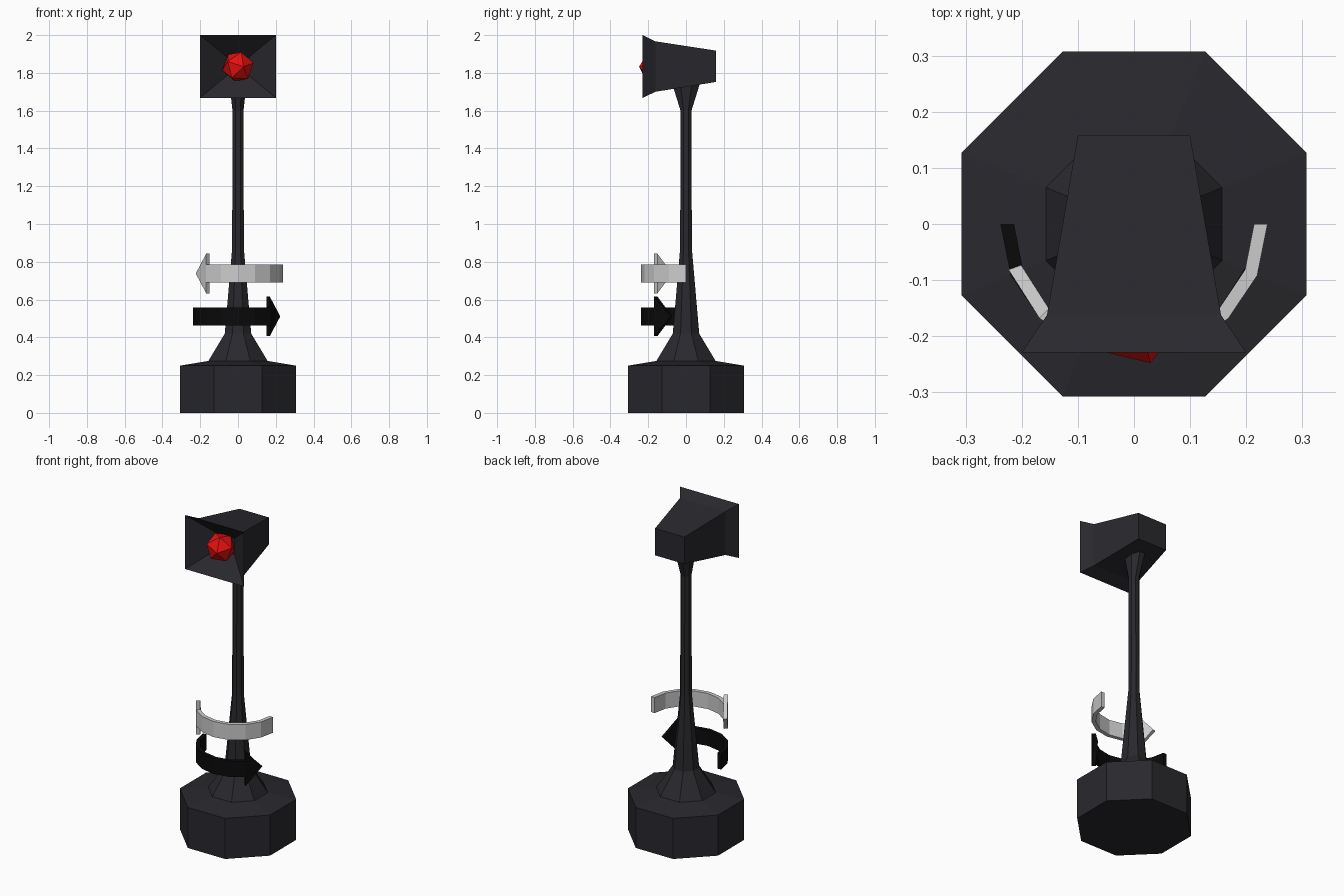
import bpy, bmesh
from math import cos, sin, pi, radians
from mathutils import Matrix

if "Cube" in bpy.data.objects:
    bpy.data.objects.remove(bpy.data.objects["Cube"])


def material(name, rgb):
    m = bpy.data.materials.new(name)
    m.diffuse_color = (*rgb, 1)
    m.use_nodes = True
    m.node_tree.nodes["Principled BSDF"].inputs["Base Color"].default_value = m.diffuse_color
    return m


dark = material("dark_grey", (0.022, 0.021, 0.026))
black = material("black", (0.003, 0.003, 0.003))
white = material("light_grey", (0.55, 0.55, 0.55))
red = material("red", (0.8, 0.005, 0.005))


def finish(name, bm, mat):
    bmesh.ops.remove_doubles(bm, verts=bm.verts, dist=0.0005)
    bmesh.ops.recalc_face_normals(bm, faces=bm.faces)
    me = bpy.data.meshes.new(name)
    bm.to_mesh(me)
    bm.free()
    me.materials.append(mat)
    ob = bpy.data.objects.new(name, me)
    bpy.context.collection.objects.link(ob)
    return ob


def loft(name, sections, mat):
    """Skin a list of equal-length closed sections and cap both ends."""
    bm = bmesh.new()
    rings = [[bm.verts.new(p) for p in s] for s in sections]
    n = len(rings[0])
    for a, b in zip(rings, rings[1:]):
        for i in range(n):
            j = (i + 1) % n
            bm.faces.new((a[i], a[j], b[j], b[i]))
    bm.faces.new(rings[0])
    bm.faces.new(rings[-1])
    return finish(name, bm, mat)


def octagon(ax, ay, z):
    k = 1 / cos(pi / 8)
    return [(ax * k * cos(pi / 8 + i * pi / 4), ay * k * sin(pi / 8 + i * pi / 4), z)
            for i in range(8)]


def rectangle(hx, y, z0, z1):
    return [(-hx, y, z0), (hx, y, z0), (hx, y, z1), (-hx, y, z1)]


# Weighted base, flared foot, pole and neck
loft("base_and_pole", [octagon(*s) for s in (
    (0.307, 0.307, 0), (0.307, 0.307, 0.25), (0.157, 0.157, 0.275),
    (0.07, 0.07, 0.42), (0.031, 0.031, 0.87), (0.029, 0.029, 1.6),
    (0.047, 0.077, 1.755))], dark)

# Lamp head: tapered housing, flared rim, then the recessed funnel inside
loft("lamp_head", [rectangle(*s) for s in (
    (0.10, 0.158, 1.752, 1.918), (0.155, -0.162, 1.70, 1.967),
    (0.20, -0.229, 1.668, 2.0), (0.06, -0.12, 1.785, 1.885))], dark)

# Red bulb
bm = bmesh.new()
bmesh.ops.create_icosphere(
    bm, subdivisions=1, radius=0.086,
    matrix=Matrix.Translation((0, -0.167, 1.833))
    @ Matrix.Rotation(radians(20), 4, "Z")
    @ Matrix.Rotation(radians(90), 4, "X")
    @ Matrix.Rotation(radians(15), 4, "Z"))
finish("bulb", bm, red)


# Curved turning arrows in front of the pole
def arrow(name, side, z, mat):
    steps = [(i * 22.5, 0.048) for i in range(7)] + [(135, 0.105), (160, 0)]
    sections = []
    for deg, h in steps:
        c, s = side * cos(radians(deg)), -sin(radians(deg))
        sections.append([(r * c, r * s, z + dz) for r, dz in
                         ((0.214, -h), (0.238, -h), (0.238, h), (0.214, h))])
    # collapse the point of the arrow to a short radial edge
    bm = bmesh.new()
    rings = [[bm.verts.new(p) for p in s] for s in sections]
    for k, (a, b) in enumerate(zip(rings, rings[1:])):
        if k == len(rings) - 2:
            bm.faces.new((a[0], a[1], b[1], b[0]))
            bm.faces.new((a[2], a[3], b[3], b[2]))
            bm.faces.new((a[1], a[2], b[1]))
            bm.faces.new((a[3], a[0], b[0]))
        else:
            for i in (0, 1, 2, 3):
                j = (i + 1) % 4
                # the shoulder step only needs its top and bottom ledges
                bm.faces.new((a[i], a[j], b[j], b[i]))
    bm.faces.new(rings[0])
    for v in (rings[-1][2], rings[-1][3]):
        if not v.link_faces:
            bm.verts.remove(v)
    return finish(name, bm, mat)


arrow("upper_arrow", 1, 0.738, white)
arrow("lower_arrow", -1, 0.511, black)
